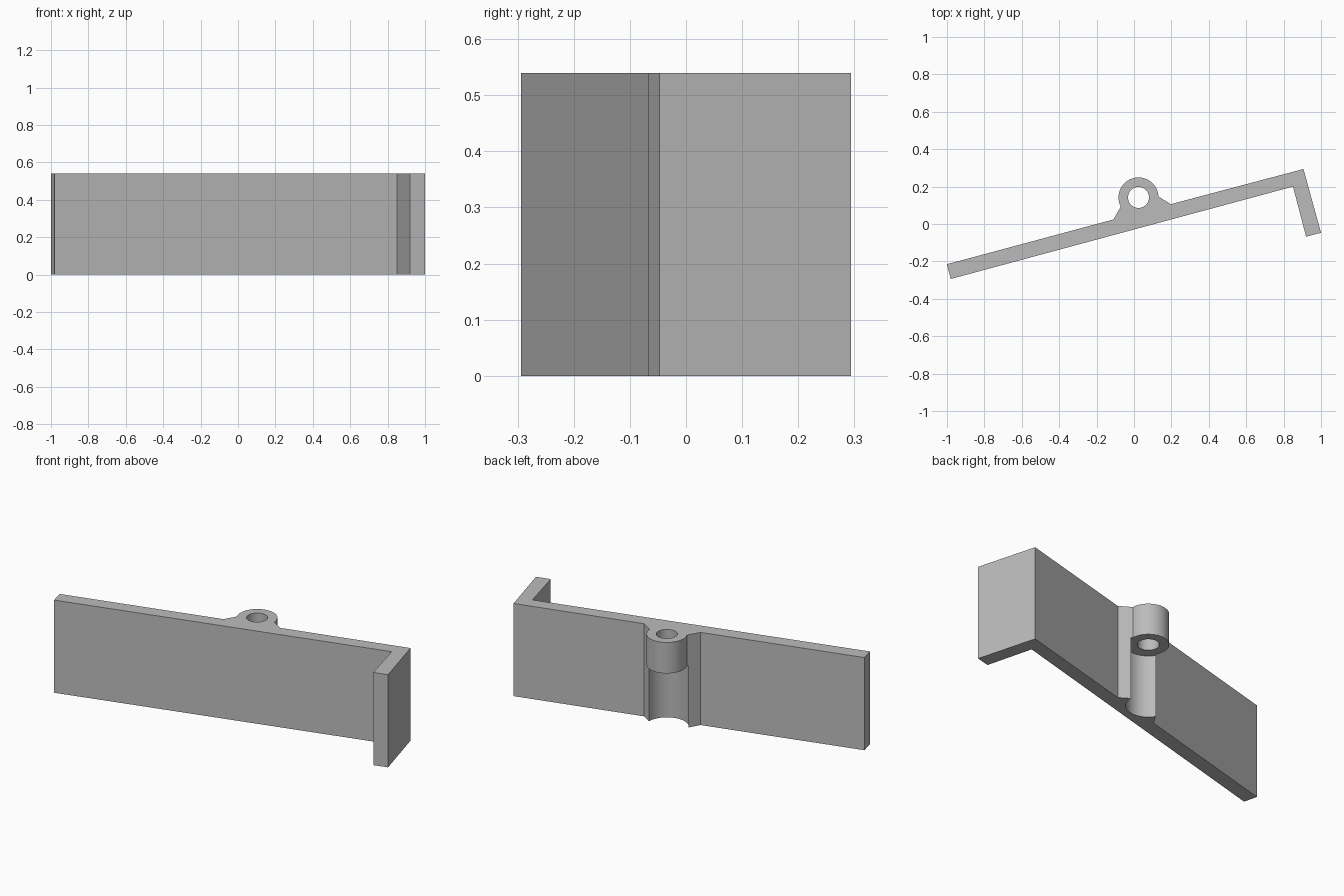
import bpy
import bmesh
from math import cos, sin, pi, radians

default = bpy.data.objects.get("Cube")
if default:
    bpy.data.objects.remove(default, do_unlink=True)

HEIGHT = 0.54
BARREL_BOTTOM = 0.36
PIN = (0.024, 0.142)      # hinge axis
BARREL_R, HOLE_R, RECESS_R = 0.107, 0.056, 0.116

grey = bpy.data.materials.new("plain_grey")
grey.use_nodes = True
grey.diffuse_color = (0.5, 0.5, 0.5, 1)
grey.node_tree.nodes["Principled BSDF"].inputs["Base Color"].default_value = grey.diffuse_color


def prism(name, outline, low, high):
    """Extrude a counter-clockwise outline from low to high."""
    bm = bmesh.new()
    base = bm.faces.new([bm.verts.new((x, y, low)) for x, y in outline])
    top = bmesh.ops.extrude_face_region(bm, geom=[base])["geom"]
    for v in top:
        if isinstance(v, bmesh.types.BMVert):
            v.co.z = high
    bmesh.ops.recalc_face_normals(bm, faces=bm.faces)
    mesh = bpy.data.meshes.new(name)
    bm.to_mesh(mesh)
    bm.free()
    mesh.materials.append(grey)
    obj = bpy.data.objects.new(name, mesh)
    bpy.context.collection.objects.link(obj)
    return obj


def circle(radius, count=64):
    return [(PIN[0] + radius * cos(2 * pi * i / count),
             PIN[1] + radius * sin(2 * pi * i / count)) for i in range(count)]


def combine(target, tool, operation):
    tool.hide_render = True
    mod = target.modifiers.new(operation.lower(), "BOOLEAN")
    mod.operation = operation
    mod.solver = "EXACT"
    mod.object = tool
    bpy.context.view_layer.objects.active = target
    bpy.ops.object.modifier_apply(modifier=mod.name)
    bpy.data.objects.remove(tool, do_unlink=True)


# Slanted plate with end flange and the boss that carries the hinge
outline = [
    (-0.98, -0.294), (0.85, 0.2), (0.92, -0.068), (1, -0.047), (0.906, 0.294),
    (0.197, 0.106), (0.12, 0.154), PIN, (-0.067, 0.099), (-0.11, 0.024), (-1, -0.215),
]
bracket = prism("hinge_plate", outline, 0, HEIGHT)

# Recess below, barrel above, pin hole through the barrel
combine(bracket, prism("recess_cutter", circle(RECESS_R), -0.1, BARREL_BOTTOM), "DIFFERENCE")
combine(bracket, prism("barrel", circle(BARREL_R), BARREL_BOTTOM, HEIGHT), "UNION")
combine(bracket, prism("pin_hole_cutter", circle(HOLE_R), 0.1, HEIGHT + 0.1), "DIFFERENCE")

bpy.ops.object.select_all(action="DESELECT")
bracket.select_set(True)
bpy.context.view_layer.objects.active = bracket
bpy.ops.object.shade_smooth_by_angle(angle=radians(25))
